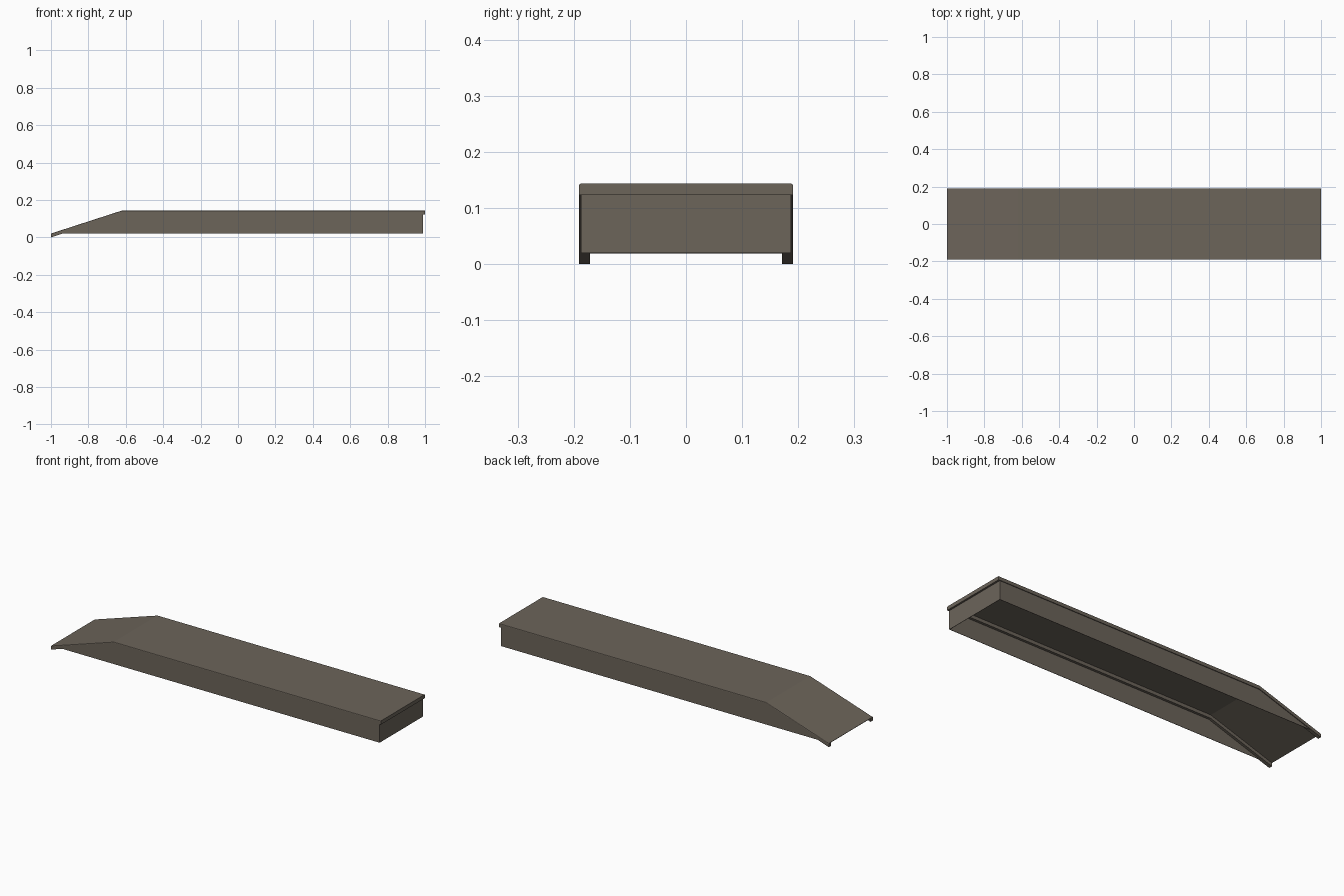
import bpy, bmesh

if "Cube" in bpy.data.objects:
    bpy.data.objects.remove(bpy.data.objects["Cube"])

mat = bpy.data.materials.new("warm grey brown")
mat.diffuse_color = (0.150, 0.128, 0.102, 1)
mat.use_nodes = True
mat.node_tree.nodes["Principled BSDF"].inputs["Base Color"].default_value = mat.diffuse_color

HALF_W = 0.191      # outer half width of the deck
LIP_IN = 0.171      # inner face of the edge lip
TOP = 0.1435
DROP = 0.0205       # height of the edge lip


def finish(name, bm):
    bmesh.ops.recalc_face_normals(bm, faces=bm.faces)
    me = bpy.data.meshes.new(name)
    bm.to_mesh(me)
    bm.free()
    me.materials.append(mat)
    ob = bpy.data.objects.new(name, me)
    bpy.context.collection.objects.link(ob)
    return ob


def loft(name, rings):
    """Skin a list of equal closed rings and cap both ends."""
    bm = bmesh.new()
    rows = [[bm.verts.new(p) for p in ring] for ring in rings]
    n = len(rows[0])
    for a, b in zip(rows, rows[1:]):
        for i in range(n):
            j = (i + 1) % n
            bm.faces.new((a[i], a[j], b[j], b[i]))
    bm.faces.new(rows[0])
    bm.faces.new(rows[-1])
    return finish(name, bm)


def box(name, x0, x1, y0, y1, z0, z1):
    rect = [(y0, z0), (y1, z0), (y1, z1), (y0, z1)]
    return loft(name, [[(x, y, z) for y, z in rect] for x in (x0, x1)])


# Deck: thin sheet with hanging side lips, swept up the ramp and along the flat
half = [(LIP_IN, -0.002), (LIP_IN, -DROP), (HALF_W, -DROP),
        (HALF_W, -0.004), (HALF_W - 0.0012, -0.0012), (HALF_W - 0.004, 0)]
section = half + [(-y, z) for y, z in reversed(half)]
stations = [(-1, DROP), (-0.62, TOP), (1, TOP)]
loft("ramp_deck", [[(x, y, h + z) for y, z in section] for x, h in stations])

# Lip across the tall end
box("end_lip", 0.98, 1.0, -LIP_IN, LIP_IN, TOP - DROP, TOP - 0.0015)

# Side skirts, set slightly inside the deck edge
skirt = [(-0.97, 0.02), (0.99, 0.02), (0.99, 0.134), (-0.62, 0.134)]
for side, s in (("front", -1), ("back", 1)):
    loft(side + "_skirt", [[(x, s * y, z) for x, z in skirt] for y in (0.185, 0.187)])

# Panel closing the tall end
box("end_panel", 0.988, 0.99, -0.187, 0.187, 0.02, 0.134)
